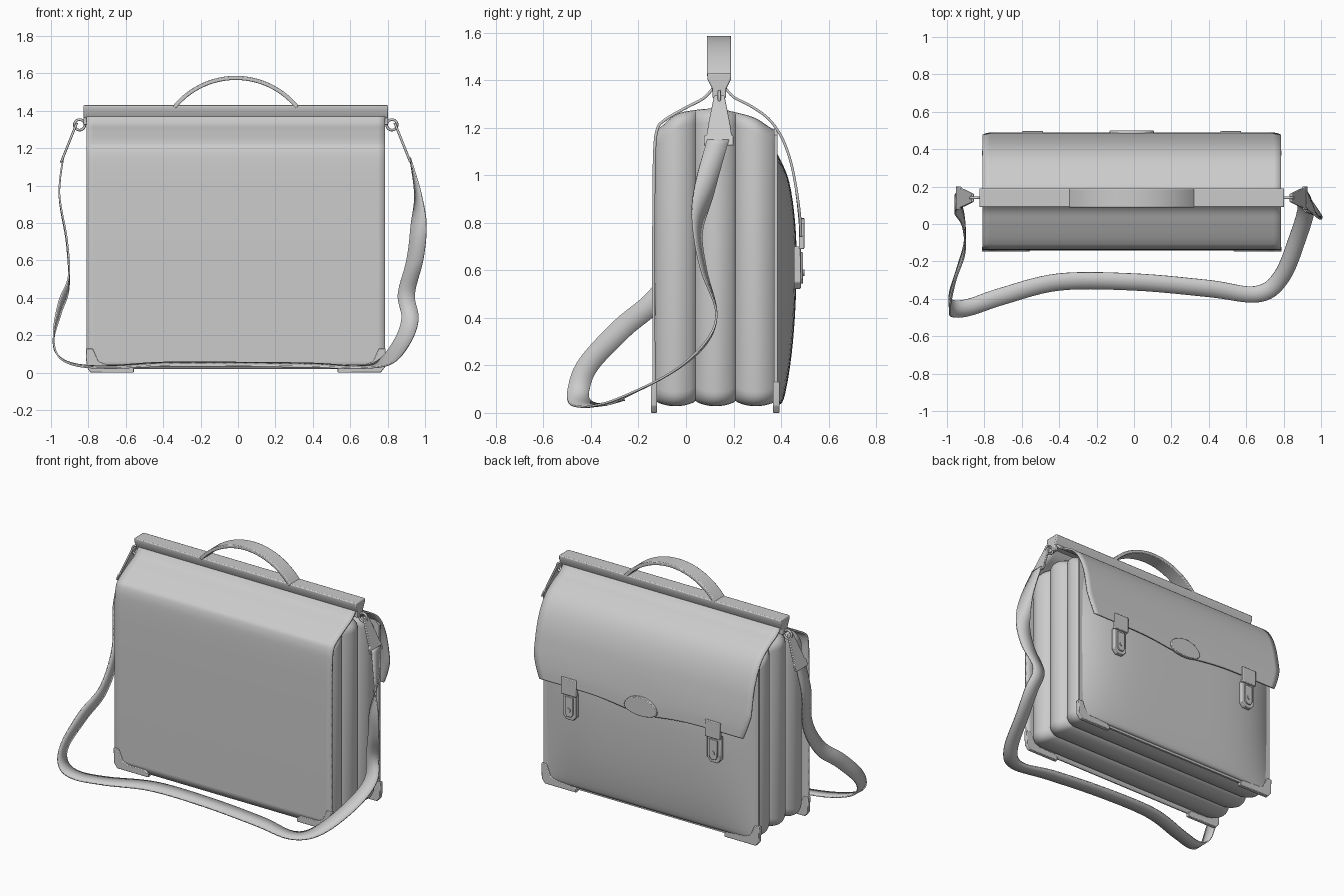
import bpy, bmesh, math
from mathutils import Vector

if "Cube" in bpy.data.objects:
    bpy.data.objects.remove(bpy.data.objects["Cube"])

CX, HW = -0.012, 0.798          # bag centre and half width in x


def finish(name, verts, faces, bevel=0, solid=0):
    me = bpy.data.meshes.new(name)
    me.from_pydata([tuple(v) for v in verts], [], faces)
    bm = bmesh.new()
    bm.from_mesh(me)
    bmesh.ops.recalc_face_normals(bm, faces=bm.faces)
    bm.to_mesh(me)
    bm.free()
    ob = bpy.data.objects.new(name, me)
    bpy.context.collection.objects.link(ob)
    bpy.context.view_layer.objects.active = ob
    bpy.ops.object.select_all(action='DESELECT')
    ob.select_set(True)
    if solid:
        m = ob.modifiers.new("thickness", 'SOLIDIFY')
        m.thickness, m.offset = solid, 0
    if bevel:
        m = ob.modifiers.new("bevel", 'BEVEL')
        m.width, m.segments, m.limit_method = bevel, 2, 'ANGLE'
    bpy.ops.object.shade_smooth_by_angle(angle=math.radians(40))
    return ob


def prism(name, pts, axis, a, b, bevel=0, shear=0, z0=0):
    """Extrude a 2D outline along x (outline in yz) or y (outline in xz)."""
    n = len(pts)
    verts = []
    for d in (a, b):
        for p, z in pts:
            verts.append((d + shear * (z0 - z), p, z) if axis == 'x' else (p, d, z))
    faces = [list(range(n)), list(range(n, 2 * n))]
    faces += [(i, (i + 1) % n, n + (i + 1) % n, n + i) for i in range(n)]
    return finish(name, verts, faces, bevel)


def box(name, x0, x1, y0, y1, z0, z1, bevel=0):
    return prism(name, [(x0, z0), (x1, z0), (x1, z1), (x0, z1)], 'y', y0, y1, bevel)


def surf(name, nu, nv, f, solid=0, bevel=0):
    verts = [f(i / nu, j / nv) for j in range(nv + 1) for i in range(nu + 1)]
    w = nu + 1
    faces = [(j * w + i, j * w + i + 1, (j + 1) * w + i + 1, (j + 1) * w + i)
             for j in range(nv) for i in range(nu)]
    return finish(name, verts, faces, bevel, solid)


def spline(pts, t):
    """Catmull-Rom through points of any dimension, t in 0..1."""
    n = len(pts) - 1
    k = min(int(t * n), n - 1)
    u = t * n - k
    p = [Vector(pts[min(max(k + d, 0), n)]) for d in (-1, 0, 1, 2)]
    return 0.5 * (2 * p[1] + (p[2] - p[0]) * u + (2 * p[0] - 5 * p[1] + 4 * p[2] - p[3]) * u * u
                  + (3 * p[1] - p[0] - 3 * p[2] + p[3]) * u ** 3)


# bellows body: rounded-rectangle sections lofted from back to front
TOP = [(1.19, 0), (1.255, 0), (1.275, 0), (1.28, 0), (1.265, 0), (1.24, 0), (1.19, 0)]
verts, faces, NS, NC = [], [], 60, 24
for s in range(NS + 1):
    t = s / NS
    y = -0.128 + 0.506 * t
    dip = 0.045 * (1 - abs(math.sin(3 * math.pi * t)) ** 0.7)
    hw, zb, zt, r = 0.785 - dip, 0.028 + 0.5 * dip, spline(TOP, t)[0], 0.06
    for c, (sx, zc) in enumerate([(1, zt - r), (-1, zt - r), (-1, zb + r), (1, zb + r)]):
        for k in range(6):
            a = math.pi / 2 * (c + k / 5)
            verts.append((CX + sx * (hw - r) + r * math.cos(a), y, zc + r * math.sin(a)))
for s in range(NS):
    for k in range(NC):
        k2 = (k + 1) % NC
        faces.append((s * NC + k, s * NC + k2, (s + 1) * NC + k2, (s + 1) * NC + k))
faces += [list(range(NC)), list(range(NS * NC, (NS + 1) * NC))]
finish("bellows_body", verts, faces)

# back cover rising to the top bar
BACK = [(-0.133, 0.02), (-0.136, 0.4), (-0.136, 0.8), (-0.133, 1.08), (-0.122, 1.19),
        (-0.09, 1.232), (0.0, 1.285), (0.075, 1.325), (0.125, 1.38)]


def back(u, v):
    y, z = spline(BACK, v)
    lift = 0.04 * max(0, abs(2 * u - 1) - 0.95) / 0.05 if v == 0 else 0
    return (CX + HW * (2 * u - 1), y, z + lift)


surf("back_cover", 40, 48, back, 0.012)

# front panel and bulging pocket
prism("front_panel", [(CX - 0.79, 0.05), (CX - 0.76, 0.02), (CX + 0.76, 0.02), (CX + 0.79, 0.05),
                      (CX + 0.79, 1.17), (CX + 0.76, 1.2), (CX - 0.76, 1.2), (CX - 0.79, 1.17)],
      'y', 0.37, 0.385)
POCKET = [(0.38, 0.035), (0.412, 0.06), (0.445, 0.25), (0.463, 0.5), (0.463, 0.75),
          (0.435, 0.97), (0.38, 1.1)]


def pocket(u, v):
    y, z = spline(POCKET, v)
    x = math.sin((u - 0.5) * math.pi)
    return (CX + 0.775 * x, 0.38 + (y - 0.38) * (1 - abs(x) ** 5), z)


surf("front_pocket", 40, 30, pocket)

# front flap with tapered lower corners
FLAP = [(0.155, 1.38), (0.2, 1.33), (0.27, 1.293), (0.345, 1.24), (0.4, 1.165),
        (0.44, 1.06), (0.466, 0.93), (0.48, 0.82), (0.484, 0.74)]


def flap(u, v):
    y, z = spline(FLAP, v)
    x = 2 * u - 1
    taper = 0.05 * max(0, (0.9 - z) / 0.16) ** 1.3
    z -= max(0, (0.95 - z) / 0.21) * 0.035 * math.exp(-(x / 0.3) ** 2)
    return (CX + (HW - taper) * x, y, z)


surf("front_flap", 40, 48, flap, 0.011)

# top bar and handle
prism("top_bar", [(0.09, 1.43), (0.19, 1.43), (0.19, 1.405), (0.168, 1.36), (0.112, 1.36),
                  (0.09, 1.405)], 'x', CX - 0.815, CX + 0.815, 0.006)
R, zc = 0.433, 1.587 - 0.433
arc = [math.radians(39 + 102 * i / 32) for i in range(33)]
prism("handle", [(CX + R * math.cos(a), zc + R * math.sin(a)) for a in arc] +
      [(CX + (R - 0.022) * math.cos(a), zc + (R - 0.022) * math.sin(a)) for a in reversed(arc)],
      'y', 0.088, 0.19, 0.005)

# corner guards, clasps and strap fittings, left and right
GUARD = [(0.775, 0.0), (0.798, 0.03), (0.802, 0.13), (0.765, 0.13), (0.735, 0.06), (0.7, 0.045),
         (0.57, 0.042), (0.545, 0.025), (0.545, 0.0)]
for s, side in ((-1, "left"), (1, "right")):
    for y0, y1, face in ((-0.147, -0.122, "back"), (0.366, 0.394, "front")):
        prism(f"corner_guard_{face}_{side}", [(CX + s * x, z) for x, z in GUARD], 'y', y0, y1, 0.004)

    x = CX + s * 0.53
    box(f"clasp_tab_{side}", x - 0.055, x + 0.055, 0.475, 0.498, 0.69, 0.8, 0.004)
    plate = [(x - 0.05, 0.7), (x - 0.05, 0.55), (x - 0.025, 0.522), (x + 0.025, 0.522),
             (x + 0.05, 0.55), (x + 0.05, 0.7)]
    prism(f"clasp_plate_{side}", plate, 'y', 0.455, 0.483, 0.004)
    prism(f"clasp_latch_{side}", [(x + (p - x) * 0.6, 0.61 + (z - 0.61) * 0.75) for p, z in plate],
          'y', 0.48, 0.492, 0.003)
    bpy.ops.mesh.primitive_cylinder_add(vertices=20, radius=0.014, depth=0.016,
                                        location=(x, 0.49, 0.59), rotation=(math.pi / 2, 0, 0))
    bpy.context.object.name = f"clasp_button_{side}"

    x = CX + s * 0.80
    box(f"bar_end_{side}", x - 0.015, x + 0.015, 0.112, 0.168, 1.325, 1.40, 0.004)
    bpy.ops.mesh.primitive_torus_add(location=(CX + s * 0.835, 0.14, 1.325), major_radius=0.028,
                                     minor_radius=0.007, major_segments=24, minor_segments=8,
                                     rotation=(math.pi / 2, 0, 0))
    bpy.context.object.name = f"hook_ring_{side}"
    bpy.ops.object.shade_smooth()
    xs = CX + s * 0.85
    prism(f"strap_end_{side}", [(0.118, 1.335), (0.162, 1.335), (0.185, 1.22), (0.192, 1.17),
                                (0.2, 1.165), (0.2, 1.125), (0.075, 1.125), (0.075, 1.165),
                                (0.087, 1.17), (0.095, 1.22)],
          'x', xs - 0.007, xs + 0.007, 0.003, s * 0.4, 1.335)

# decorative plate on the flap
plate = []
for i in range(32):
    a = 2 * math.pi * i / 32
    sn = math.sin(a)
    plate.append((CX + 0.12 * math.cos(a), 0.74 + (0.08 if sn > 0 else 0.045) * sn))
prism("flap_plate", plate, 'y', 0.476, 0.499, 0.004)

# shoulder strap: centre line (x, y, z) with width direction (x, y, z)
STRAP = [(-0.935, 0.135, 1.15, 0, -1, 0), (-0.955, 0.10, 0.95, 0, -1, 0.1),
         (-0.915, 0.03, 0.7, 0, -1, 0.3), (-0.905, -0.12, 0.485, 0, -0.7, 0.7),
         (-0.95, -0.27, 0.355, -0.1, -0.7, 0.7), (-0.985, -0.41, 0.205, 0, -0.9, 0.4),
         (-0.968, -0.452, 0.10, 0, -1, 0), (-0.88, -0.445, 0.045, 0.1, -1, -0.1),
         (-0.7, -0.385, 0.03, 0.3, -0.9, -0.1), (-0.4, -0.31, 0.045, 0.1, -1, -0.2),
         (0, -0.31, 0.045, 0, -1, -0.2), (0.4, -0.345, 0.04, 0, -1, -0.2),
         (0.66, -0.375, 0.03, 0.4, -0.9, -0.1), (0.79, -0.28, 0.06, 0.9, -0.4, -0.1),
         (0.88, -0.06, 0.17, 1, -0.2, -0.1), (0.92, 0.08, 0.29, 1, -0.1, 0),
         (0.90, 0.128, 0.42, 1, 0, 0), (0.945, 0.075, 0.6, 0.9, -0.2, 0),
         (0.965, 0.05, 0.77, 0.7, -0.3, 0), (0.962, 0.08, 0.95, 0.3, -0.8, 0.1),
         (0.92, 0.135, 1.15, 0, -1, 0)]


def strap(u, v):
    p = spline(STRAP, v)
    return Vector(p[:3]) + Vector(p[3:]).normalized() * 0.046 * (2 * u - 1)


surf("shoulder_strap", 2, 140, strap, 0.009)
